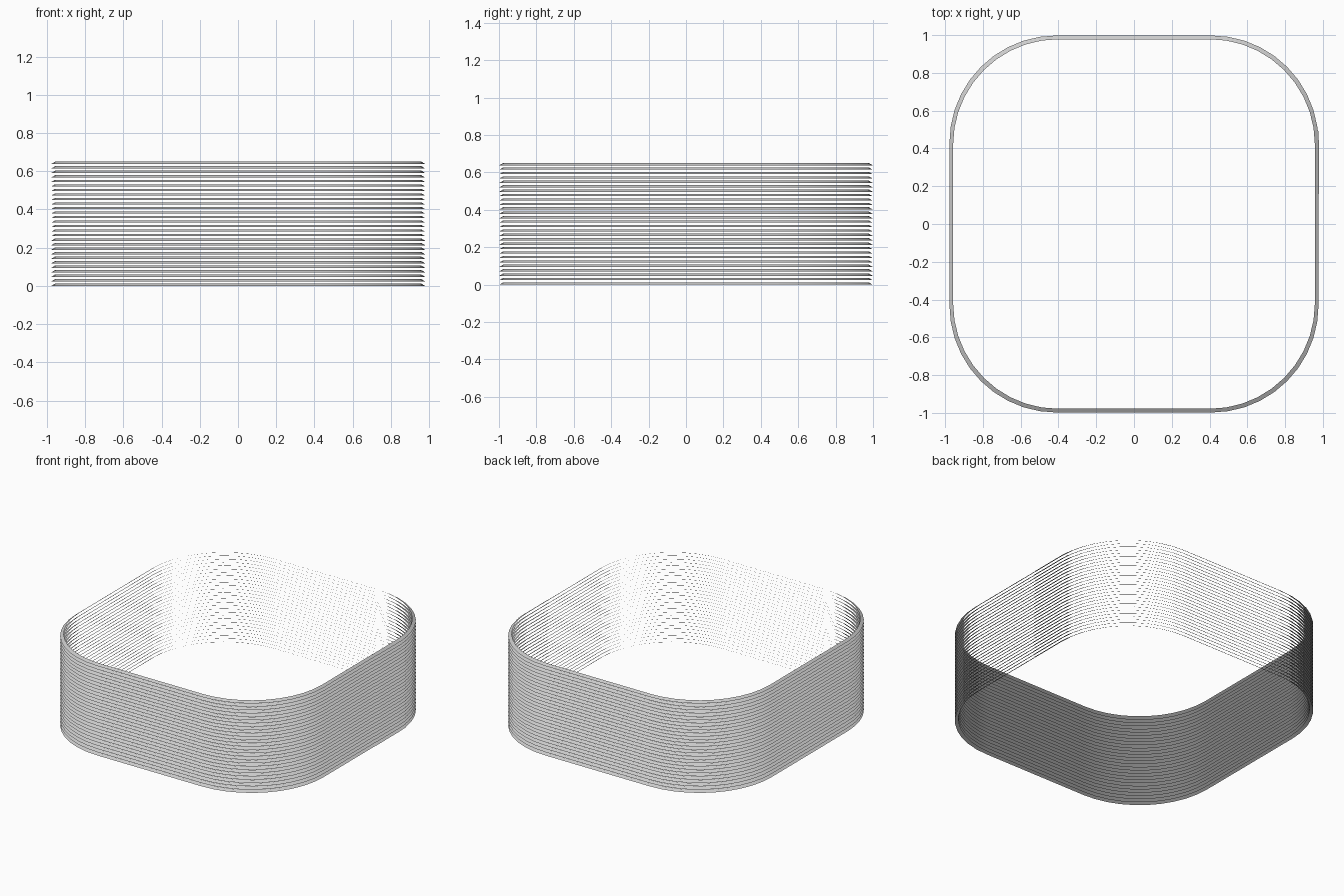
import bpy, bmesh, math

if "Cube" in bpy.data.objects:
    bpy.data.objects.remove(bpy.data.objects["Cube"])

HALF_X, HALF_Y = 0.977, 0.998      # outer half sizes
FLAT_X, FLAT_Y = 0.41, 0.43        # half lengths of the straight runs
COUNT, HEIGHT, SLAT = 28, 0.65, 0.012
SCALE = 0.98                       # upper edge is drawn inward
PITCH = (HEIGHT - SLAT) / (COUNT - 1)

metal = bpy.data.materials.new("light grey")
metal.use_nodes = True
grey = (0.6, 0.6, 0.6, 1)
metal.diffuse_color = grey
metal.node_tree.nodes["Principled BSDF"].inputs["Base Color"].default_value = grey


def rounded_outline(steps=10):
    """Closed rounded rectangle, counter-clockwise."""
    points = []
    for corner in range(4):
        for i in range(steps + 1):
            a = math.radians(90) * (corner + i / steps)
            sx = 1 if corner in (0, 3) else -1
            sy = 1 if corner in (0, 1) else -1
            points.append((sx * FLAT_X + (HALF_X - FLAT_X) * math.cos(a),
                           sy * FLAT_Y + (HALF_Y - FLAT_Y) * math.sin(a)))
    return points


def slat_stack(name, outline, closed):
    """Stack of thin strips, each sloping outward and down."""
    bm = bmesh.new()
    for level in range(COUNT):
        z = level * PITCH
        low = [bm.verts.new((x, y, z)) for x, y in outline]
        high = [bm.verts.new((x * SCALE, y * SCALE, z + SLAT)) for x, y in outline]
        n = len(outline)
        for i in range(n if closed else n - 1):
            j = (i + 1) % n
            bm.faces.new((low[i], low[j], high[j], high[i]))
    mesh = bpy.data.meshes.new(name)
    bm.to_mesh(mesh)
    bm.free()
    mesh.materials.append(metal)
    obj = bpy.data.objects.new(name, mesh)
    bpy.context.collection.objects.link(obj)
    bpy.ops.object.select_all(action="DESELECT")
    obj.select_set(True)
    bpy.context.view_layer.objects.active = obj
    bpy.ops.object.shade_smooth_by_angle()
    return obj


# Louvre rings
slat_stack("louvre_rings", rounded_outline(), True)

# Short lap joint on the left wall, lying just outside the rings
lap = [(HALF_X, 0.16), (HALF_X, FLAT_Y), (HALF_X - 0.004, 0.5)]
slat_stack("lap_joint", [(x + 0.002, y) for x, y in lap], False)
